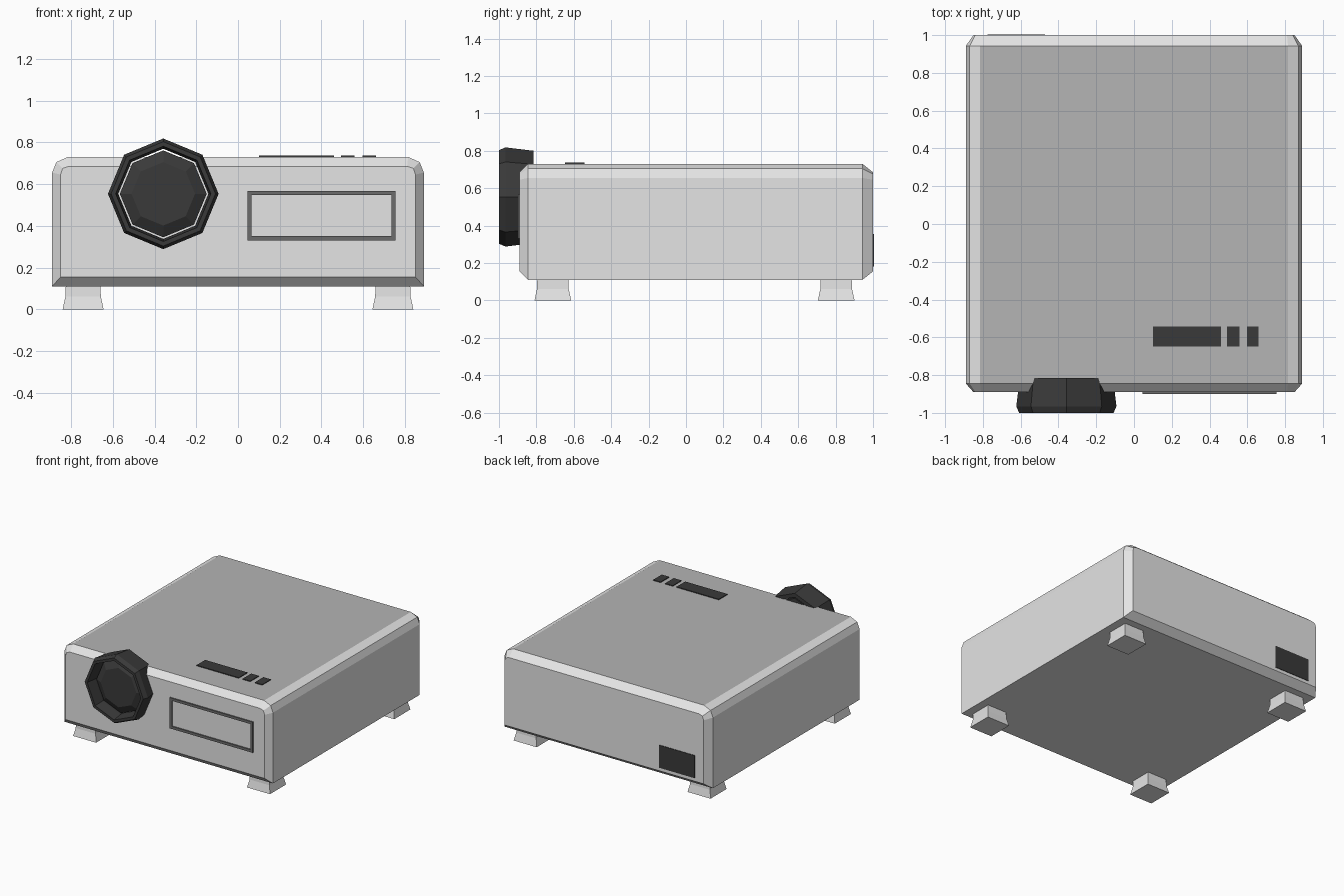
import bpy, bmesh, math

if "Cube" in bpy.data.objects:
    bpy.data.objects.remove(bpy.data.objects["Cube"])


def material(name, v):
    m = bpy.data.materials.new(name)
    m.diffuse_color = (v, v, v, 1)
    m.use_nodes = True
    m.node_tree.nodes["Principled BSDF"].inputs["Base Color"].default_value = m.diffuse_color
    return m


SHELL = material("light grey shell", 0.78)
TOP = material("mid grey top", 0.46)
FRAME = material("dark grey frame", 0.15)
BLACK = material("black plastic", 0.042)


def loft(name, rings, mats, caps=True, closed=False):
    """Skin equal-length rings of points into one mesh object."""
    bm = bmesh.new()
    loops = [[bm.verts.new(p) for p in r] for r in rings]
    n = len(loops[0])
    pairs = list(zip(loops, loops[1:]))
    if closed:
        pairs.append((loops[-1], loops[0]))
    for a, b in pairs:
        for i in range(n):
            j = (i + 1) % n
            bm.faces.new((a[i], a[j], b[j], b[i]))
    if caps and not closed:
        bm.faces.new(loops[0])
        bm.faces.new(loops[-1])
    bmesh.ops.recalc_face_normals(bm, faces=bm.faces)
    if len(mats) > 1:  # flat top takes the second colour
        for f in bm.faces:
            f.material_index = 1 if f.normal.z > 0.99 else 0
    me = bpy.data.meshes.new(name)
    bm.to_mesh(me)
    bm.free()
    for m in mats:
        me.materials.append(m)
    ob = bpy.data.objects.new(name, me)
    bpy.context.collection.objects.link(ob)
    return ob


def box(name, x0, x1, y0, y1, z0, z1, mat):
    ring = lambda z: [(x0, y0, z), (x1, y0, z), (x1, y1, z), (x0, y1, z)]
    return loft(name, [ring(z0), ring(z1)], [mat])


def section(half, y):
    pts = half + [(-x, z) for x, z in reversed(half)]
    return [(x, y, z) for x, z in pts]


# Body: chamfered case lofted front to back
full = [(0.89, 0.11), (0.89, 0.655), (0.87, 0.705), (0.815, 0.73)]
inset = [(0.85, 0.155), (0.85, 0.645), (0.84, 0.675), (0.81, 0.685)]
loft("body", [section(inset, -0.89), section(full, -0.845),
              section(full, 0.943), section(inset, 1.0)], [SHELL, TOP])

# Flared feet
for sx, side in ((-1, "left"), (1, "right")):
    for cy, end in ((-0.712, "front"), (0.803, "back")):
        rings = []
        for z, h in ((0, 0.098), (0.06, 0.085), (0.112, 0.083)):
            rings.append([(sx * 0.742 + a * h, cy + b * h, z)
                          for a, b in ((-1, -1), (1, -1), (1, 1), (-1, 1))])
        loft(f"{end}_{side}_foot", rings, [SHELL])


# Lens: eight-sided hood tube with a bevelled lens inside a thin gap
def octagon(r, y):
    return [(-0.358 + r * math.sin(k * math.pi / 4), y,
             0.553 + r * math.cos(k * math.pi / 4)) for k in range(8)]


loft("lens_hood", [octagon(r, y) for r, y in (
    (0.247, -0.815), (0.265, -0.965), (0.25, -1.0),
    (0.228, -1.0), (0.216, -0.92), (0.216, -0.815))], [BLACK], closed=True)
loft("lens", [octagon(r, y) for r, y in (
    (0.208, -0.815), (0.208, -0.915), (0.152, -0.945))], [BLACK])

# Front panel frame
x0, x1, z0, z1, w = 0.045, 0.755, 0.33, 0.567, 0.02


def rect(d, y):
    return [(x0 + d, y, z0 + d), (x1 - d, y, z0 + d),
            (x1 - d, y, z1 - d), (x0 + d, y, z1 - d)]


loft("front_panel_frame", [rect(0, -0.889), rect(0, -0.899),
                           rect(w, -0.899), rect(w, -0.889)], [FRAME], closed=True)

# Top controls
for i, (a, b) in enumerate(((0.1, 0.46), (0.493, 0.558), (0.597, 0.66))):
    box(f"top_button_{i + 1}", a, b, -0.648, -0.543, 0.728, 0.736, BLACK)

# Rear socket
box("rear_socket", -0.775, -0.472, 0.998, 1.004, 0.18, 0.355, BLACK)
